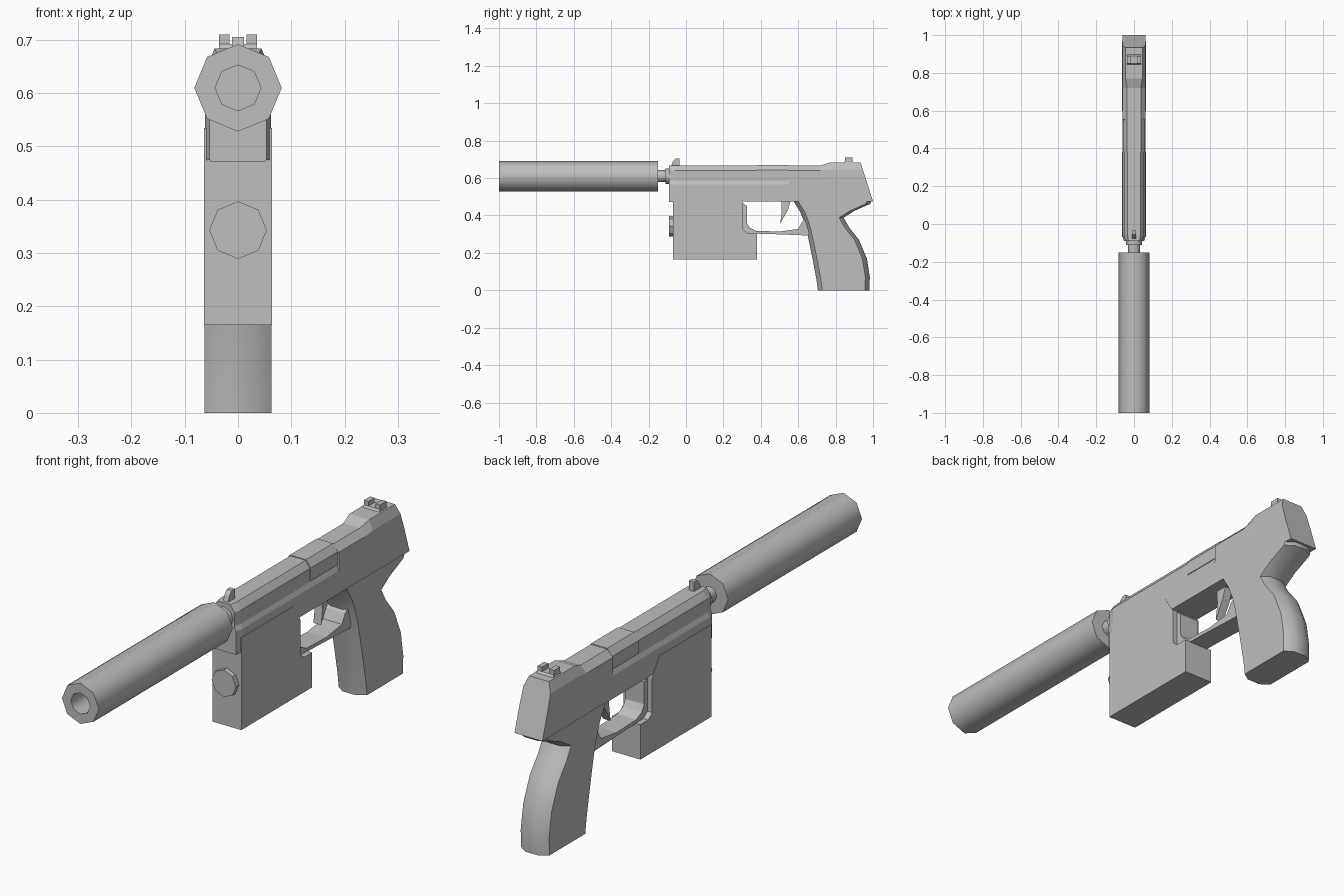
import bpy, bmesh, math

cube = bpy.data.objects.get("Cube")
if cube:
    bpy.data.objects.remove(cube)

GREY = (0.52, 0.52, 0.52, 1)
metal = bpy.data.materials.new("plain_grey")
metal.use_nodes = True
metal.diffuse_color = GREY
metal.node_tree.nodes["Principled BSDF"].inputs["Base Color"].default_value = GREY


def loft(name, rings, smooth=0):
    """Skin a list of equal-length point rings and cap both ends."""
    bm = bmesh.new()
    rows = [[bm.verts.new(p) for p in ring] for ring in rings]
    for a, b in zip(rows, rows[1:]):
        for i in range(len(a)):
            j = (i + 1) % len(a)
            bm.faces.new((a[i], a[j], b[j], b[i]))
    bm.faces.new(rows[0])
    bm.faces.new(rows[-1])
    bmesh.ops.recalc_face_normals(bm, faces=bm.faces)
    mesh = bpy.data.meshes.new(name)
    bm.to_mesh(mesh)
    bm.free()
    mesh.materials.append(metal)
    if smooth:
        mesh.shade_smooth()
        mesh.set_sharp_from_angle(angle=math.radians(smooth))
    obj = bpy.data.objects.new(name, mesh)
    bpy.context.collection.objects.link(obj)
    return obj


def plate(name, profile, x0, x1):
    """Extrude a side profile (y, z) across x."""
    return loft(name, [[(x, y, z) for y, z in profile] for x in (x0, x1)])


def turned(name, z0, steps, smooth=0):
    """Eight-sided lathe along y from (y, radius) steps."""
    turn = [math.tau * i / 8 for i in range(8)]
    return loft(name, [[(r * math.cos(a), y, z0 + r * math.sin(a)) for a in turn]
                       for y, r in steps], smooth)


def mirrored(half):
    return half + [(-x, z) for x, z in reversed(half)]


# Suppressor with open bore, and the stepped barrel behind it
BORE = 0.61
turned("suppressor", BORE, [(-0.8, 0.043), (-1, 0.043), (-1, 0.082), (-0.15, 0.082)], 60)
turned("barrel", BORE, [(-0.16, 0.032), (-0.11, 0.032), (-0.11, 0.042), (-0.08, 0.042)], 60)

# Slide and frame: stepped section in front, flush section behind
front = mirrored([(0.062, 0.475), (0.062, 0.567), (0.054, 0.585), (0.054, 0.64), (0.034, 0.667)])
nose = [(x * 0.86, z) for x, z in front]
rear = mirrored([(0.062, 0.475), (0.062, 0.567), (0.062, 0.585), (0.061, 0.64), (0.036, 0.667)])
hump = mirrored([(0.062, 0.475), (0.062, 0.567), (0.062, 0.585), (0.06, 0.645), (0.044, 0.684)])
stations = [(-0.09, nose), (-0.06, front), (0.55, front), (0.552, rear), (0.72, rear), (0.77, hump)]
rings = [[(x, y, z) for x, z in section] for y, section in stations]
rings.append([(x, 1 - (z - 0.475) * 0.32, z) for x, z in hump])
loft("slide", rings)

# Ejection port panel wrapped over the slide
panel = mirrored([(0.057, 0.59), (0.057, 0.642), (0.036, 0.67)])
loft("port_panel", [[(x, y, z) for x, z in panel] for y in (0.38, 0.552)])

# Grip: chamfered front and back straps
grip = [((0.575, 0.478), (0.99, 0.476)), ((0.585, 0.46), (0.985, 0.462)),
        ((0.61, 0.42), (0.90, 0.425)), ((0.63, 0.37), (0.843, 0.388)),
        ((0.645, 0.32), (0.873, 0.335)), ((0.66, 0.25), (0.925, 0.27)),
        ((0.68, 0.15), (0.967, 0.17)), ((0.697, 0.06), (0.983, 0.07)),
        ((0.705, 0), (0.98, 0))]
W, CX, CY = 0.063, 0.034, 0.024
rings = []
for (fy, fz), (by, bz) in grip:
    half = [(W - CX, fy, fz), (W, fy + CY, fz), (W, by - CY, bz), (W - CX, by, bz)]
    rings.append(half + [(-x, y, z) for x, y, z in reversed(half)])
loft("grip", rings, 45)

# Trigger guard and trigger
plate("trigger_guard", [(0.27, 0.478), (0.27, 0.305), (0.45, 0.301), (0.65, 0.293),
                        (0.67, 0.32), (0.64, 0.38), (0.62, 0.365), (0.60, 0.328),
                        (0.5, 0.314), (0.375, 0.318), (0.34, 0.335), (0.325, 0.36),
                        (0.325, 0.45), (0.29, 0.478)], -0.042, 0.042)
plate("trigger", [(0.51, 0.48), (0.56, 0.48), (0.545, 0.43), (0.503, 0.355), (0.512, 0.42)],
      -0.017, 0.017)

# Under-barrel module with its round front lens
plate("module", [(-0.07, 0.165), (0.38, 0.165), (0.38, 0.305), (0.33, 0.305), (0.305, 0.325),
                 (0.305, 0.465), (0.26, 0.535), (-0.07, 0.535)], -0.0635, 0.0635)
turned("lens", 0.343, [(-0.09, 0.054), (-0.06, 0.054)])
plate("frame_nose", [(-0.09, 0.472), (-0.05, 0.472), (-0.05, 0.55), (-0.09, 0.55)], -0.053, 0.053)

# Sights
plate("front_sight", [(-0.08, 0.66), (-0.07, 0.69), (-0.055, 0.705), (-0.035, 0.705),
                      (-0.035, 0.66)], -0.011, 0.011)
plate("rear_sight_base", [(0.84, 0.68), (0.9, 0.68), (0.89, 0.692), (0.85, 0.692)], -0.036, 0.036)
for side, label in ((1, "left"), (-1, "right")):
    plate("rear_sight_" + label, [(0.85, 0.685), (0.89, 0.685), (0.89, 0.71), (0.85, 0.71)],
          side * 0.016, side * 0.036)
